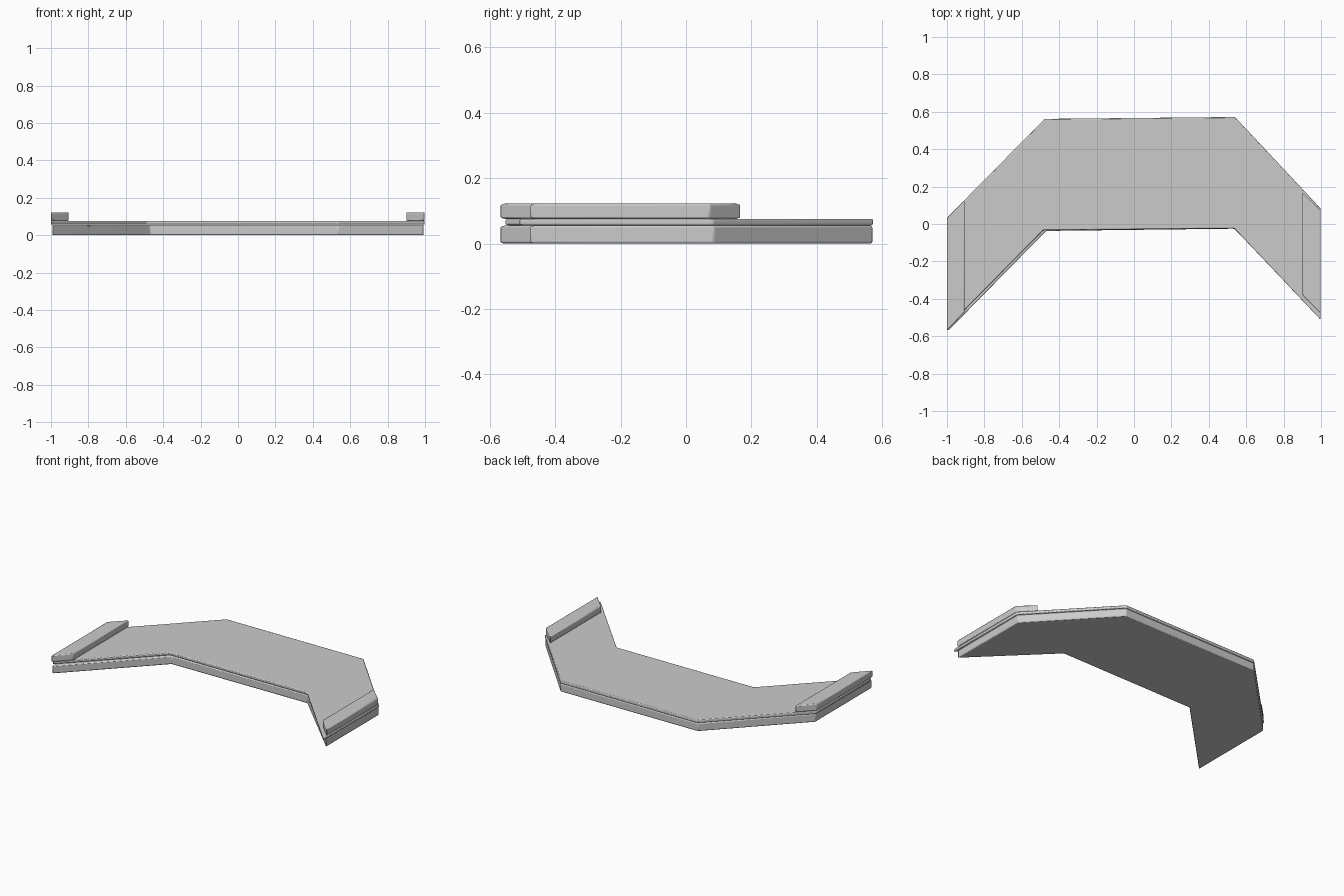
import bpy, bmesh

if "Cube" in bpy.data.objects:
    bpy.data.objects.remove(bpy.data.objects["Cube"])


def slab(name, outline, z0, z1, bevel):
    """Extrude a flat outline between two heights and soften its edges."""
    bm = bmesh.new()
    face = bm.faces.new([bm.verts.new((x, y, z0)) for x, y in outline])
    top = bmesh.ops.extrude_face_region(bm, geom=[face])["geom"]
    verts = [v for v in top if isinstance(v, bmesh.types.BMVert)]
    bmesh.ops.translate(bm, verts=verts, vec=(0, 0, z1 - z0))
    bmesh.ops.recalc_face_normals(bm, faces=bm.faces)
    mesh = bpy.data.meshes.new(name)
    bm.to_mesh(mesh)
    bm.free()
    obj = bpy.data.objects.new(name, mesh)
    bpy.context.collection.objects.link(obj)
    mod = obj.modifiers.new("soft_edges", "BEVEL")
    mod.width = bevel
    mod.segments = 2
    mod.limit_method = "ANGLE"
    bpy.context.view_layer.objects.active = obj
    obj.select_set(True)
    bpy.ops.object.shade_smooth_by_angle()
    obj.select_set(False)
    return obj


# Thick lower board
slab("base_board", [(-0.993, -0.57), (-0.47, -0.037), (0.535, -0.025), (0.993, -0.478),
                    (0.993, 0.085), (0.54, 0.57), (-0.48, 0.56), (-0.993, 0.035)],
     0.0, 0.055, 0.006)

# Thin counter top, slightly shifted against the board
slab("counter_top", [(-1.0, -0.555), (-0.485, -0.033), (0.535, -0.023), (0.998, -0.512),
                     (0.998, 0.083), (0.54, 0.572), (-0.478, 0.562), (-1.0, 0.033)],
     0.056, 0.076, 0.005)

# Raised end rails
slab("left_end_rail", [(-1.0, -0.57), (-0.905, -0.47), (-0.905, 0.125), (-1.0, 0.03)],
     0.076, 0.122, 0.006)
slab("right_end_rail", [(0.9, -0.38), (0.998, -0.478), (0.998, 0.073), (0.9, 0.168)],
     0.076, 0.122, 0.006)
